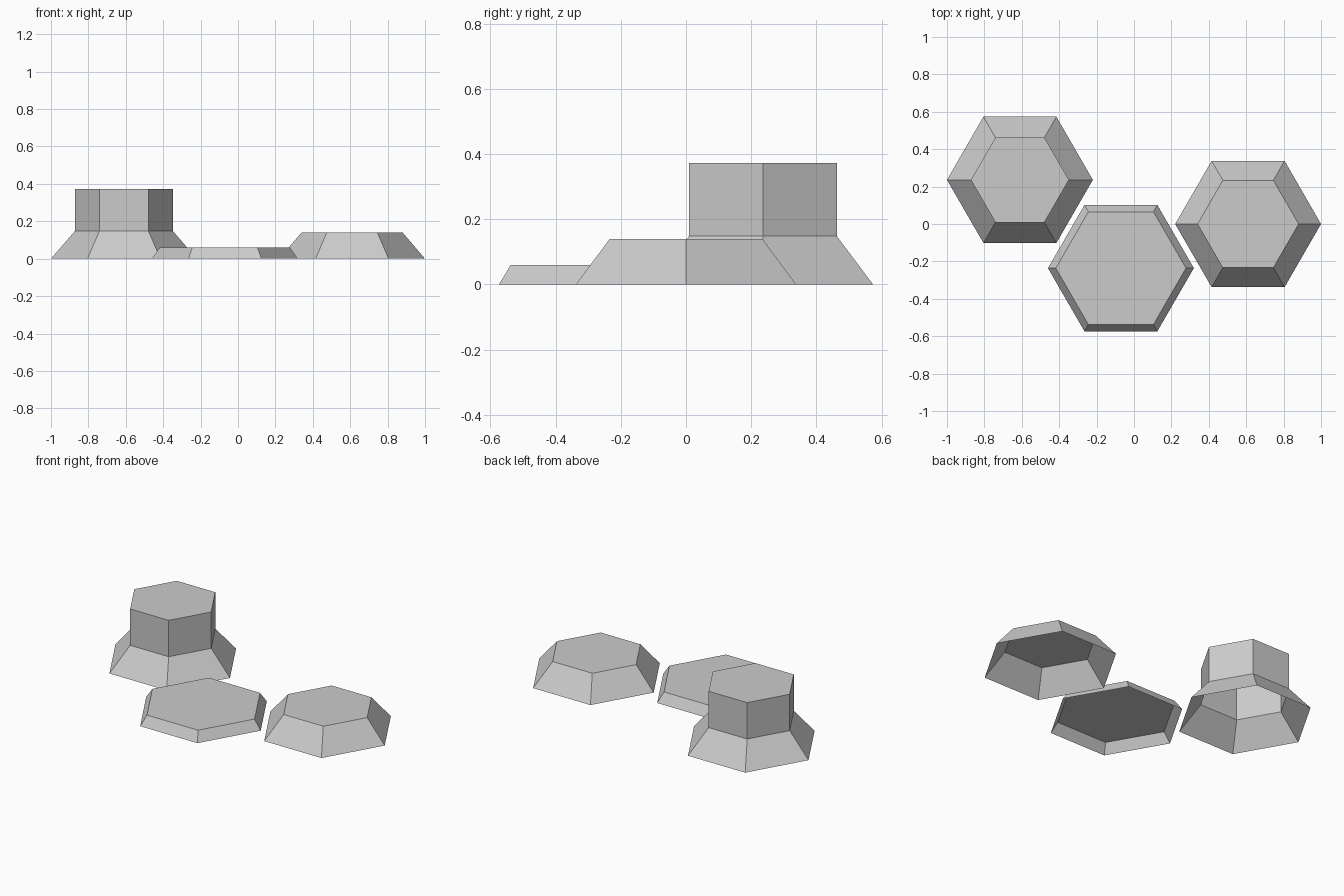
import bpy, bmesh
from math import cos, sin, pi

cube = bpy.data.objects.get("Cube")
if cube:
    bpy.data.objects.remove(cube, do_unlink=True)

GREY = (0.6, 0.6, 0.6, 1.0)
stone = bpy.data.materials.new("stone grey")
stone.use_nodes = True
stone.diffuse_color = GREY
stone.node_tree.nodes["Principled BSDF"].inputs["Base Color"].default_value = GREY


def hex_mound(name, centre, rings):
    """Hexagonal shell, open underneath, from (radius, height) rings with a flat cap."""
    bm = bmesh.new()
    loops = [[bm.verts.new((r * cos(i * pi / 3), r * sin(i * pi / 3), z))
              for i in range(6)] for r, z in rings]
    for low, high in zip(loops, loops[1:]):
        for i in range(6):
            j = (i + 1) % 6
            bm.faces.new((low[i], low[j], high[j], high[i]))
    bm.faces.new(loops[-1])
    mesh = bpy.data.meshes.new(name)
    bm.to_mesh(mesh)
    bm.free()
    mesh.materials.append(stone)
    obj = bpy.data.objects.new(name, mesh)
    obj.location = (*centre, 0)
    bpy.context.collection.objects.link(obj)


# Sloped base with an upright column
hex_mound("tall_mound", (-0.61, 0.236), [(0.39, 0), (0.262, 0.148), (0.262, 0.372)])
# Thin slab with bevelled sides
hex_mound("low_mound", (-0.07, -0.236), [(0.39, 0), (0.348, 0.06)])
# Plain sloped mound
hex_mound("middle_mound", (0.61, 0), [(0.39, 0), (0.27, 0.14)])
